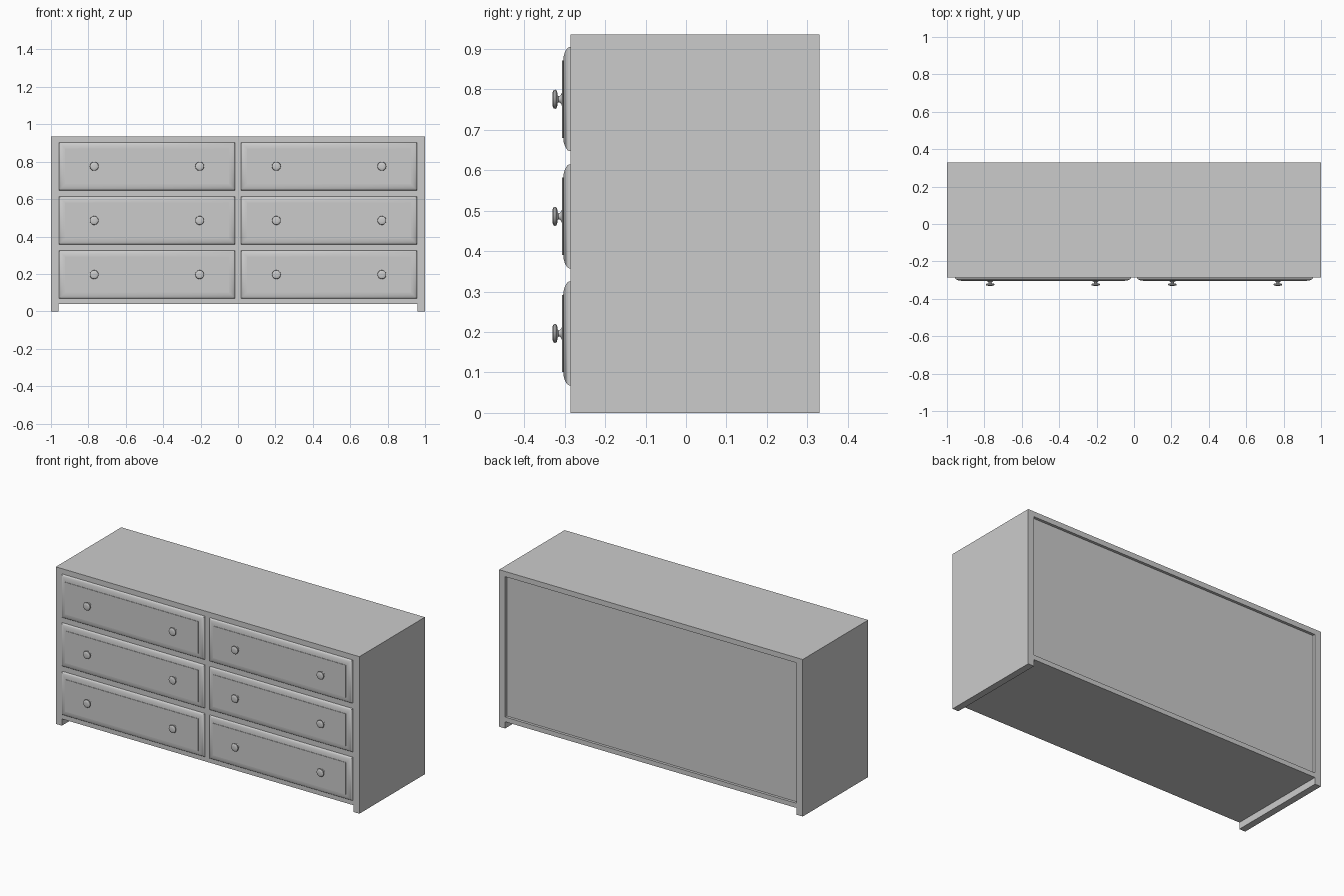
import bpy, bmesh, math

if "Cube" in bpy.data.objects:
    bpy.data.objects.remove(bpy.data.objects["Cube"])

mat = bpy.data.materials.new("plain_grey")
mat.diffuse_color = (0.6, 0.6, 0.6, 1)
mat.use_nodes = True
mat.node_tree.nodes["Principled BSDF"].inputs["Base Color"].default_value = mat.diffuse_color


def finish(name, bm, smooth=False):
    bmesh.ops.recalc_face_normals(bm, faces=bm.faces)
    me = bpy.data.meshes.new(name)
    bm.to_mesh(me)
    bm.free()
    me.materials.append(mat)
    ob = bpy.data.objects.new(name, me)
    bpy.context.collection.objects.link(ob)
    if smooth:
        bpy.ops.object.select_all(action='DESELECT')
        ob.select_set(True)
        bpy.context.view_layer.objects.active = ob
        bpy.ops.object.shade_smooth_by_angle(angle=math.radians(40))
    return ob


def box(name, x0, x1, y0, y1, z0, z1):
    bm = bmesh.new()
    bmesh.ops.create_cube(bm, size=1)
    for v in bm.verts:
        v.co = ((x0 + x1) / 2 + v.co.x * (x1 - x0),
                (y0 + y1) / 2 + v.co.y * (y1 - y0),
                (z0 + z1) / 2 + v.co.z * (z1 - z0))
    return finish(name, bm)


def bridge_rings(bm, rings):
    n = len(rings[0])
    for a, b in zip(rings, rings[1:]):
        for i in range(n):
            j = (i + 1) % n
            bm.faces.new((a[i], a[j], b[j], b[i]))
    bm.faces.new(rings[0])
    bm.faces.new(rings[-1])


# Drawer front: rounded border stepping up to a flat raised panel (inset, y)
EDGE = [(0, -0.280), (0, -0.289), (0.002, -0.2925), (0.007, -0.2965),
        (0.014, -0.300), (0.023, -0.3025), (0.033, -0.3035), (0.033, -0.306)]


def drawer(name, x0, x1, z0, z1):
    bm = bmesh.new()
    rings = [[bm.verts.new(p) for p in ((x0 + d, y, z0 + d), (x1 - d, y, z0 + d),
                                        (x1 - d, y, z1 - d), (x0 + d, y, z1 - d))]
             for d, y in EDGE]
    bridge_rings(bm, rings)
    finish(name, bm, True)


# Knob: turned profile (radius, distance out from the drawer face)
KNOB = [(0.016, -0.001), (0.0155, 0.001), (0.011, 0.003), (0.008, 0.006),
        (0.0075, 0.009), (0.010, 0.0115), (0.018, 0.0125), (0.022, 0.014),
        (0.0237, 0.0175), (0.0225, 0.021), (0.018, 0.0235), (0.009, 0.0245)]


def knob(name, x, z, n=24):
    bm = bmesh.new()
    rings = [[bm.verts.new((x + r * math.cos(2 * math.pi * i / n), -0.306 - d,
                            z + r * math.sin(2 * math.pi * i / n)))
              for i in range(n)] for r, d in KNOB]
    bridge_rings(bm, rings)
    finish(name, bm, True)


FRONT, BACK, TOP = -0.286, 0.33, 0.935

# Carcass boards
box("left_side", -1, -0.96, FRONT, BACK, 0, TOP)
box("right_side", 0.96, 1, FRONT, BACK, 0, TOP)
box("top_board", -0.96, 0.96, FRONT, BACK, 0.904, TOP)
box("bottom_board", -0.96, 0.96, -0.266, BACK, 0.04, 0.068)
box("face_frame", -0.96, 0.96, FRONT, -0.266, 0.04, 0.904)
box("back_panel", -0.96, 0.96, 0.30, 0.314, 0.068, 0.904)

# Six drawers with two knobs each
for row, zc in enumerate((0.1965, 0.486, 0.7755)):
    for side, s in (("left", -1), ("right", 1)):
        x0, x1 = sorted((s * 0.016, s * 0.957))
        drawer(f"{side}_drawer_{row + 1}", x0, x1, zc - 0.1285, zc + 0.1285)
        for k, kx in enumerate((0.205, 0.769)):
            knob(f"{side}_knob_{row + 1}_{k + 1}", s * kx, zc)
